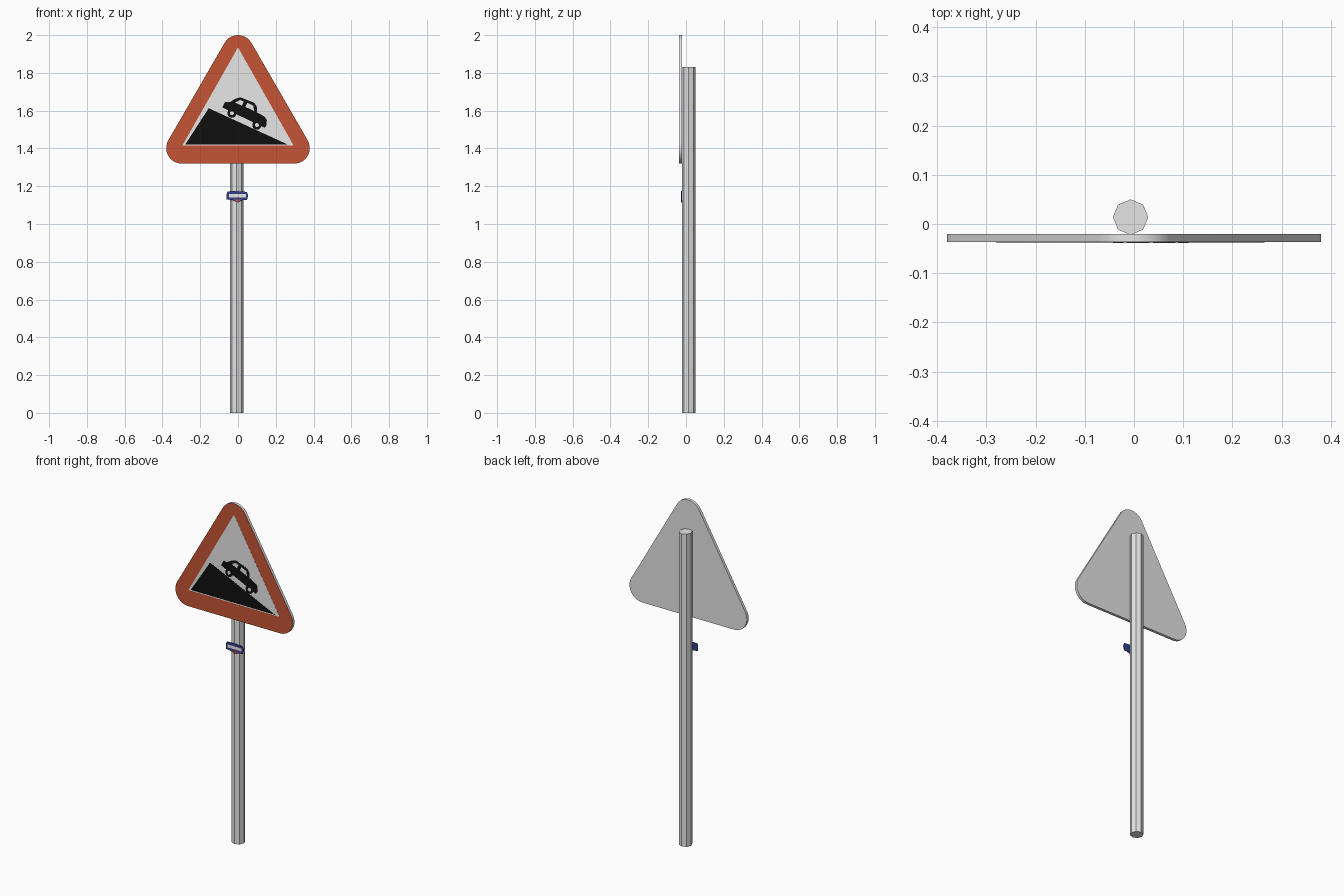
import bpy, bmesh, math
from mathutils import Vector, Matrix

cube = bpy.data.objects.get("Cube")
if cube:
    bpy.data.objects.remove(cube, do_unlink=True)


def material(name, r, g, b):
    m = bpy.data.materials.new(name)
    m.use_nodes = True
    m.diffuse_color = (r, g, b, 1)
    bsdf = m.node_tree.nodes["Principled BSDF"]
    bsdf.inputs["Base Color"].default_value = (r, g, b, 1)
    bsdf.inputs["Roughness"].default_value = 0.7
    return m


GREY = material("metal grey", 0.78, 0.78, 0.78)
WHITE = material("sign white", 0.8, 0.8, 0.8)
RED = material("sign red", 0.56, 0.09, 0.035)
BLACK = material("sign black", 0.005, 0.005, 0.005)
BLUE = material("sticker blue", 0.03, 0.05, 0.25)


def plate(name, points, front, back, mat, front_mat=None):
    """Extrude an x-z outline between two y positions."""
    bm = bmesh.new()
    face = bm.faces.new([bm.verts.new((x, front, z)) for x, z in points])
    ext = bmesh.ops.extrude_face_region(bm, geom=[face], use_keep_orig=True)
    moved = [v for v in ext["geom"] if isinstance(v, bmesh.types.BMVert)]
    bmesh.ops.translate(bm, verts=moved, vec=(0, back - front, 0))
    bmesh.ops.recalc_face_normals(bm, faces=bm.faces)
    bm.normal_update()
    for f in bm.faces:
        f.material_index = int(front_mat is not None and f.normal.y < -0.9)
    mesh = bpy.data.meshes.new(name)
    bm.to_mesh(mesh)
    bm.free()
    mesh.materials.append(mat)
    if front_mat:
        mesh.materials.append(front_mat)
    obj = bpy.data.objects.new(name, mesh)
    bpy.context.collection.objects.link(obj)
    return obj


def arc(cx, cz, radius, start, end, steps):
    angles = [math.radians(start + (end - start) * i / steps) for i in range(steps + 1)]
    return [(cx + radius * math.cos(a), cz + radius * math.sin(a)) for a in angles]


def circle(cx, cz, radius, steps=16):
    return arc(cx, cz, radius, 0, 360, steps)[:-1]


# Octagonal pole
bpy.ops.mesh.primitive_cylinder_add(vertices=8, radius=0.036, depth=1.83,
                                    location=(-0.007, 0.014, 0.915))
pole = bpy.context.object
pole.name = pole.data.name = "pole"
pole.data.materials.append(GREY)

# Rounded triangular panel with a red front
R, A = 0.082, 0.298
outline = (arc(A, 1.32 + R, R, -90, 30, 10) + arc(0, 2 - R, R, 30, 150, 10)
           + arc(-A, 1.32 + R, R, 150, 270, 10))
panel = plate("sign_panel", outline, -0.0365, -0.02, GREY, RED)
bpy.ops.object.select_all(action="DESELECT")
panel.select_set(True)
bpy.context.view_layer.objects.active = panel
bpy.ops.object.shade_smooth_by_angle()

# Painted layers on the panel, from bottom to top
BASE, LAYER1, LAYER2, LAYER3 = -0.0364, -0.037, -0.0376, -0.0382
plate("white_field", [(-0.295, 1.415), (0.295, 1.415), (0, 1.935)], LAYER1, BASE, WHITE)
plate("hill", [(-0.28, 1.42), (0.265, 1.42), (-0.155, 1.613)], LAYER2, BASE, BLACK)

# Car silhouette, drawn level and then tipped down the slope
TILT = Matrix.Rotation(math.radians(-25.5), 2)
UNIT = 0.0053


def on_slope(points):
    out = []
    for p in points:
        q = TILT @ (Vector(p) * UNIT)
        out.append((q.x + 0.034, q.y + 1.555))
    return out


body = [(-25, 1), (22, 1), (22.5, 4), (20.5, 9), (17, 11), (8.5, 11.5), (5.5, 17),
        (1.5, 19), (-13, 18), (-17.5, 14), (-20, 9.5), (-25, 7)]
plate("car_body", on_slope(body), LAYER2, BASE, BLACK)
windows = {"rear": [(-15.5, 11), (-8, 11), (-8, 15.5), (-12, 15.5)],
           "front": [(-4.5, 11.5), (5, 11.5), (2.5, 16), (-4.5, 16)]}
for side, pts in windows.items():
    plate(side + "_car_window", on_slope(pts), LAYER3, BASE, WHITE)
for side, u in (("rear", -13.8), ("front", 13.8)):
    plate(side + "_car_wheel", on_slope(circle(u, 0, 4.6)), LAYER2 - 0.0002, BASE, BLACK)
    plate(side + "_car_hub", on_slope(circle(u, 0, 2)), LAYER3, BASE, WHITE)

# Small sticker on the front of the pole
CX = -0.003
sticker = [(-0.058, 1.13), (-0.03, 1.127), (0, 1.113), (0.03, 1.127), (0.05, 1.127),
           (0.057, 1.15), (0.05, 1.17), (0, 1.174), (-0.05, 1.173), (-0.058, 1.16)]
plate("sticker", [(CX + x, z) for x, z in sticker], -0.026, -0.022, BLUE)
plate("sticker_band", [(CX + x, z) for x, z in
                       [(-0.045, 1.141), (0.045, 1.141), (0.045, 1.159), (-0.045, 1.159)]],
      -0.0268, -0.025, WHITE)
plate("sticker_tip", [(CX + x, z) for x, z in [(-0.022, 1.131), (0, 1.116), (0.022, 1.131)]],
      -0.0268, -0.025, RED)
